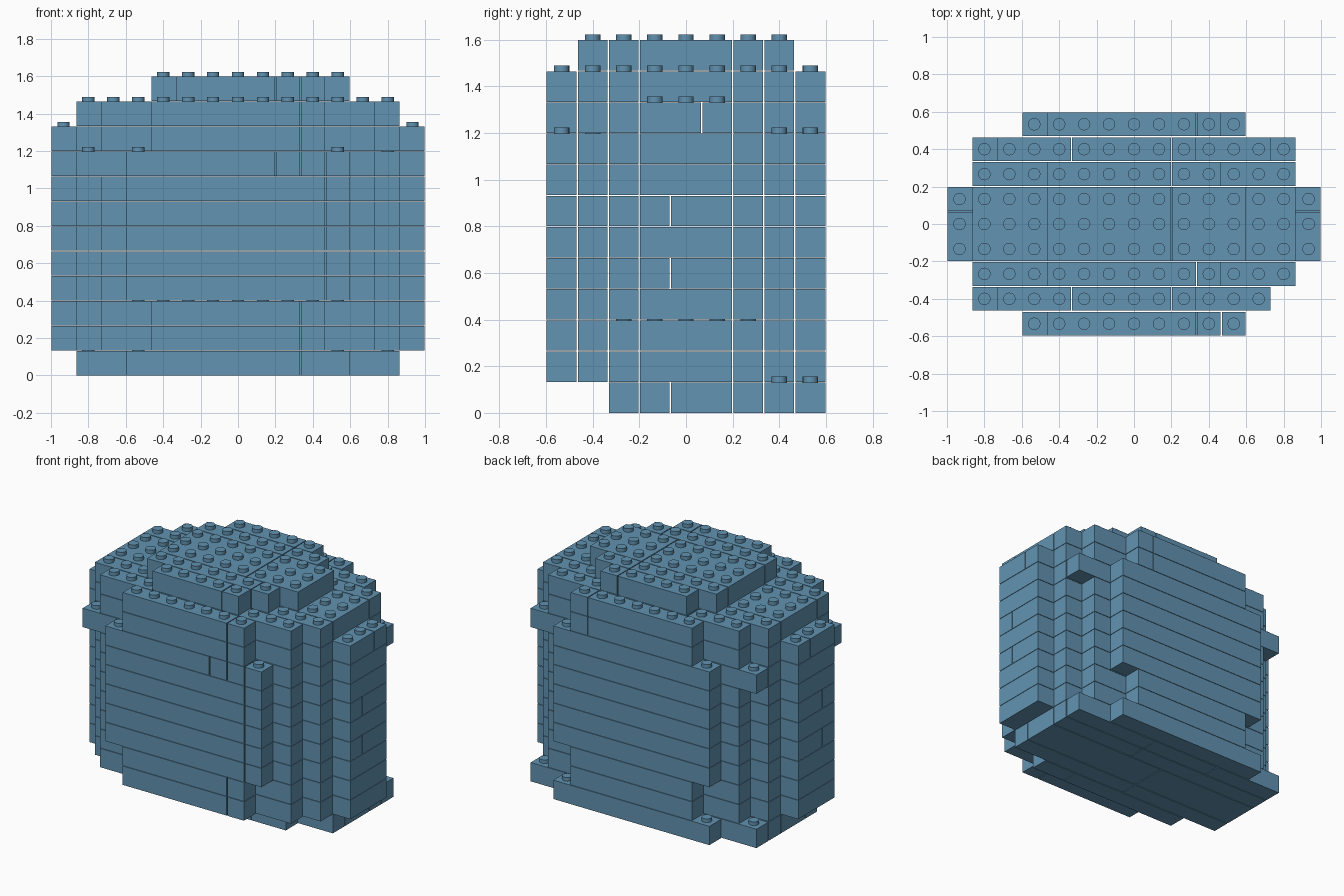
import bpy
import bmesh
from mathutils import Matrix, Vector

default_cube = bpy.data.objects.get("Cube")
if default_cube:
    bpy.data.objects.remove(default_cube, do_unlink=True)

UNIT = 2 / 15            # width of one stud cell and height of one course
GAP = 0.003              # half of the seam between bricks
COLUMNS, ROWS = 15, 9

# Single brick colour
blue = bpy.data.materials.new("dusty_blue")
colour = (0.122, 0.292, 0.440, 1)
blue.use_nodes = True
blue.diffuse_color = colour
blue.node_tree.nodes["Principled BSDF"].inputs["Base Color"].default_value = colour


def mirrored(*half):
    """Mirror the row spans from the front half to the back half."""
    return list(half) + list(reversed(half[:-1]))


# Footprints: first and last filled column of each row, front to back
wide = mirrored((3, 11), (2, 12), (1, 13), (0, 14), (0, 14))
round_end = mirrored((4, 10), (2, 12), (1, 13), (0, 14), (0, 14))
shoulder = mirrored((4, 10), (2, 12), (1, 13), (1, 13), (1, 13))
base = [None, None, (3, 11)] + [(1, 13)] * 5 + [(3, 11)]
cap = [None, (5, 9), (4, 10), (4, 11), (4, 11), (4, 11), (4, 10), (5, 9), None]
rim = list(wide)
rim[1] = (1, 12)
rim[7] = (1, 13)

courses = ([base] + [round_end] * 2 + [wide] * 5
           + [rim, round_end, shoulder, cap])
hollow_courses = range(3, 9)
hollow_columns = (3, 11)


def row_groups(level):
    """Front-to-back bands of rows that share a brick."""
    groups = [(0, 0), (1, 1), (2, 2)]
    if level in (0, 4, 6):
        groups += [(3, 3), (4, 5)]
    elif level == 9:
        groups += [(3, 4), (5, 5)]
    else:
        groups += [(3, 5)]
    return groups + [(6, 6), (7, 7), (8, 8)]


def seams(level, row):
    """Columns at which a new brick starts."""
    if row == 0:
        if level == 8:
            return [9, 10, 11]
        return [11] if level in hollow_courses else [10]
    if row == 8:
        return [10] if level > 8 else []
    if row in (1, 7):
        return [5, 9]
    if row in (2, 6):
        return [10] if row == 2 else [9]
    return [9] if level > 8 else [7]


def runs(level, row, span):
    """Split a row span into brick runs, leaving the inside hollow."""
    first, last = span
    if level in hollow_courses and 2 <= row <= 6:
        inner_first, inner_last = hollow_columns
        return [(first, inner_first - 1), (inner_last + 1, last)]
    cuts = [c for c in seams(level, row) if first < c <= last]
    starts = [first] + cuts
    ends = [c - 1 for c in cuts] + [last]
    return list(zip(starts, ends))


def corner(column, row, level):
    return Vector(((column - COLUMNS / 2) * UNIT,
                   (row - ROWS / 2) * UNIT, level * UNIT))


def add_brick(bm, columns, rows, level):
    low = corner(columns[0], rows[0], level) + Vector((GAP, GAP, 0))
    high = corner(columns[1] + 1, rows[1] + 1, level + 1) - Vector((GAP, GAP, GAP))
    size = high - low
    place = Matrix.Translation((low + high) / 2) @ Matrix.Diagonal((*size, 1))
    bmesh.ops.create_cube(bm, size=1, matrix=place)


def add_stud(bm, column, row, level):
    depth = 0.025
    centre = corner(column + 0.5, row + 0.5, level + 1)
    centre.z += depth / 2 - GAP
    bmesh.ops.create_cone(bm, cap_ends=True, segments=20, radius1=0.033,
                          radius2=0.033, depth=depth,
                          matrix=Matrix.Translation(centre))


def make_object(name, bm):
    mesh = bpy.data.meshes.new(name)
    bm.to_mesh(mesh)
    bm.free()
    mesh.materials.append(blue)
    obj = bpy.data.objects.new(name, mesh)
    bpy.context.collection.objects.link(obj)
    return obj


def filled_cells(level):
    """All cells of a course that hold a brick."""
    cells = set()
    if level < len(courses):
        for row, span in enumerate(courses[level]):
            if span:
                for first, last in runs(level, row, span):
                    cells.update((c, row) for c in range(first, last + 1))
    return cells


# Brick courses
for level, footprint in enumerate(courses):
    bm = bmesh.new()
    for rows in row_groups(level):
        span = footprint[rows[0]]
        if span:
            for columns in runs(level, rows[0], span):
                add_brick(bm, columns, rows, level)
    make_object(f"brick_course_{level + 1}", bm)

# Studs on every uncovered cell
bm = bmesh.new()
for level in range(len(courses)):
    for column, row in sorted(filled_cells(level) - filled_cells(level + 1)):
        add_stud(bm, column, row, level)
studs = make_object("studs", bm)

bpy.ops.object.select_all(action="DESELECT")
studs.select_set(True)
bpy.context.view_layer.objects.active = studs
bpy.ops.object.shade_smooth_by_angle()
